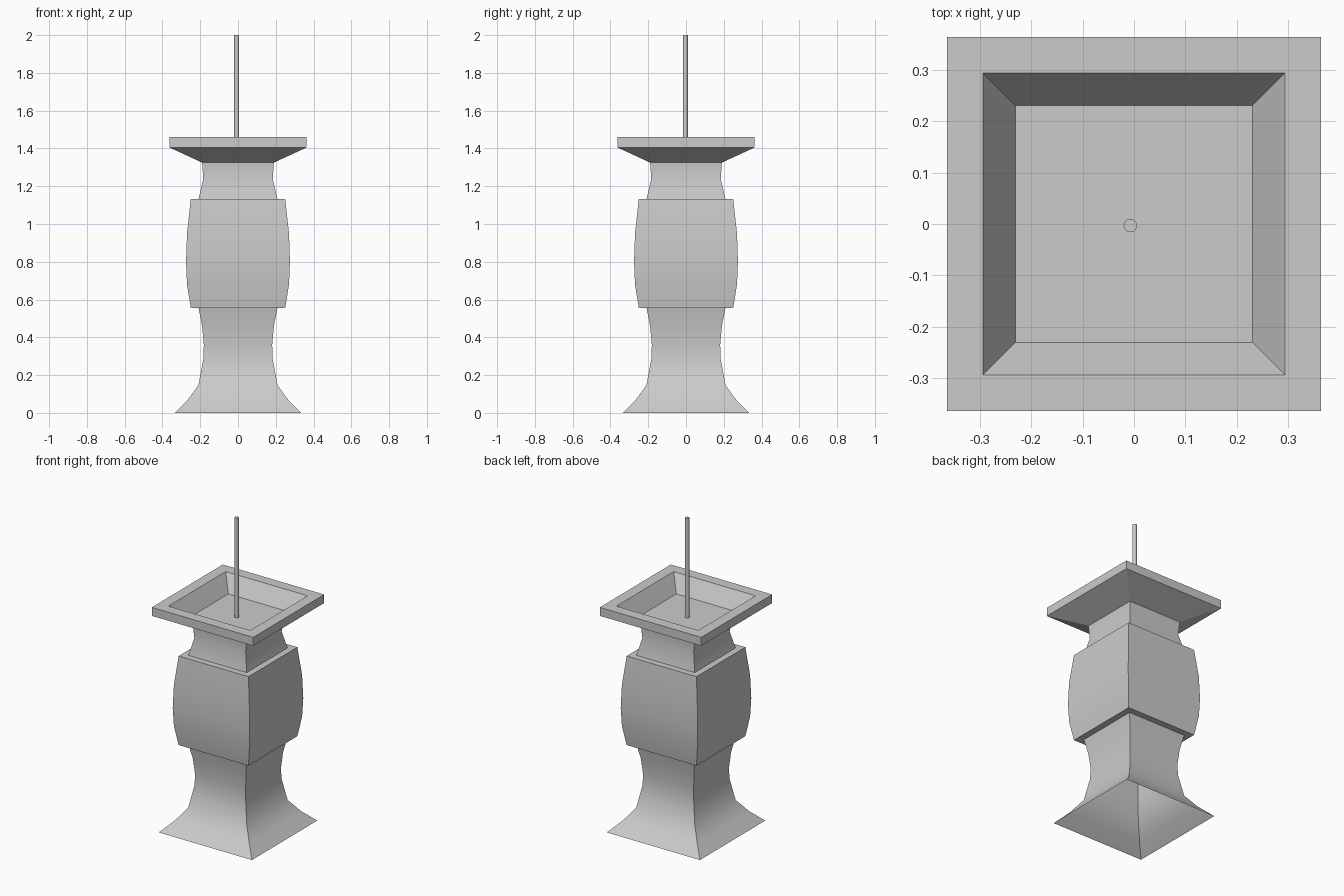
import bpy
import bmesh
from math import radians

cube = bpy.data.objects.get("Cube")
if cube:
    bpy.data.objects.remove(cube, do_unlink=True)

# Single stone grey material
stone = bpy.data.materials.new("stone_grey")
stone.use_nodes = True
colour = (0.6, 0.6, 0.6, 1)
stone.diffuse_color = colour
stone.node_tree.nodes["Principled BSDF"].inputs["Base Color"].default_value = colour


def finish(obj):
    """Apply the material and smooth shading with crisp corners."""
    obj.data.materials.clear()
    obj.data.materials.append(stone)
    bpy.ops.object.select_all(action="DESELECT")
    obj.select_set(True)
    bpy.context.view_layer.objects.active = obj
    bpy.ops.object.shade_smooth_by_angle(angle=radians(30))


def square_loft(name, profile, cap_end=False):
    """Sweep a (half width, height) profile around a square."""
    bm = bmesh.new()
    corners = [(-1, -1), (1, -1), (1, 1), (-1, 1)]
    rings = [[bm.verts.new((x * w, y * w, z)) for x, y in corners] for w, z in profile]
    for low, high in zip(rings, rings[1:]):
        for i in range(4):
            j = (i + 1) % 4
            bm.faces.new((low[i], low[j], high[j], high[i]))
    if cap_end:
        bm.faces.new(rings[-1])
    mesh = bpy.data.meshes.new(name)
    bm.to_mesh(mesh)
    bm.free()
    obj = bpy.data.objects.new(name, mesh)
    bpy.context.collection.objects.link(obj)
    finish(obj)


# Flared foot and waist, hollow and open underneath
square_loft("pedestal", [(0.334, 0), (0.265, 0.07), (0.209, 0.148), (0.183, 0.29),
                         (0.181, 0.36), (0.19, 0.46), (0.209, 0.556)])

# Bulging middle block with a ledge at each end
square_loft("middle_block", [(0.209, 0.556), (0.25, 0.556), (0.27, 0.68), (0.275, 0.8),
                             (0.27, 0.95), (0.25, 1.132), (0.209, 1.132)])

# Concave neck
square_loft("neck", [(0.209, 1.132), (0.184, 1.24), (0.19, 1.325)])

# Square tray with sloped underside and recessed floor
square_loft("tray", [(0.19, 1.325), (0.363, 1.405), (0.363, 1.46),
                     (0.293, 1.46), (0.23, 1.356)], cap_end=True)

# Thin upright rod standing on the tray floor
bottom, top = 1.356, 2.0
bpy.ops.mesh.primitive_cylinder_add(vertices=24, radius=0.013, depth=top - bottom,
                                    location=(-0.007, -0.003, (top + bottom) / 2))
rod = bpy.context.object
rod.name = "rod"
finish(rod)
